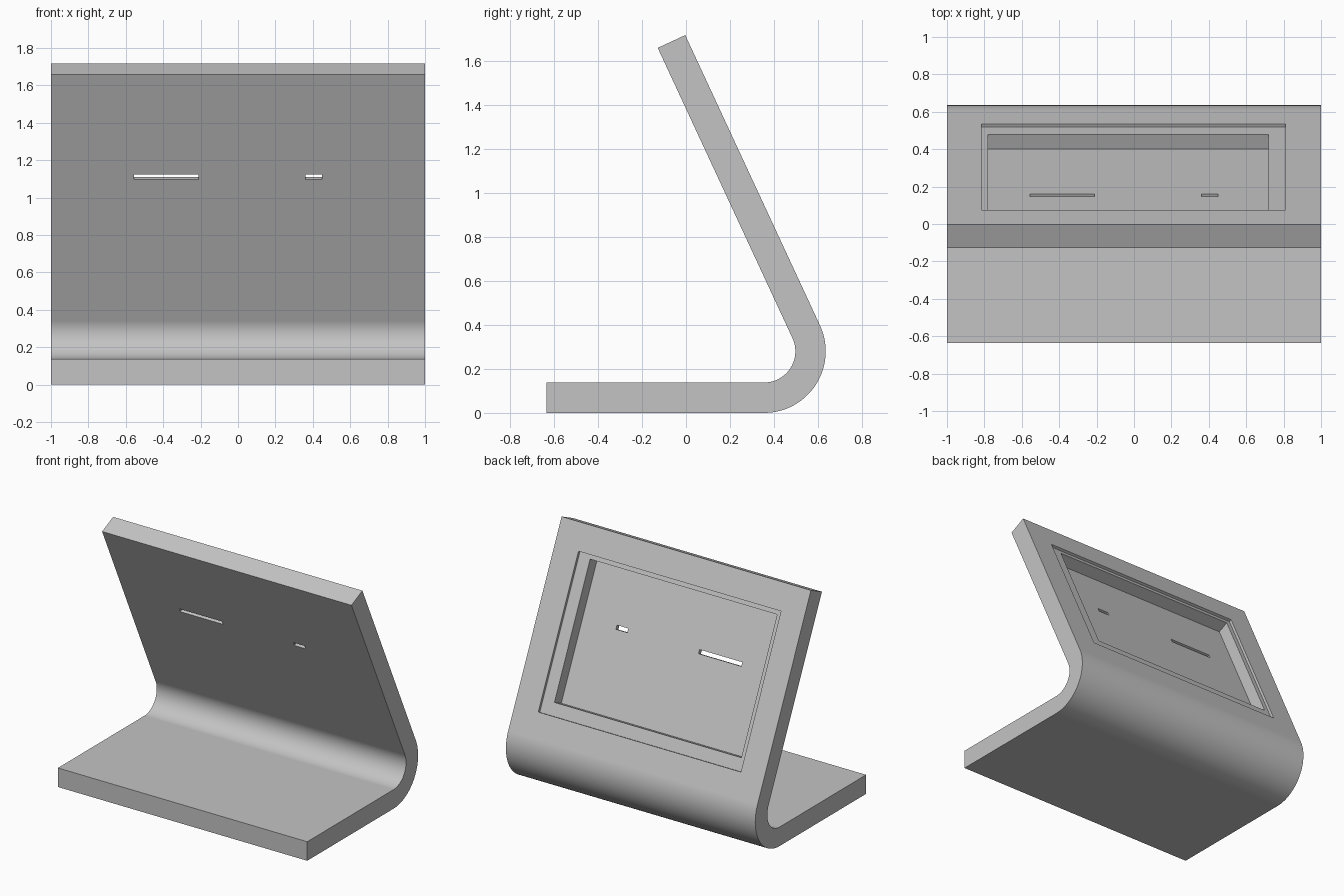
import bpy
import bmesh
from math import radians, sin, cos, pi
from mathutils import Matrix, Vector

if "Cube" in bpy.data.objects:
    bpy.data.objects.remove(bpy.data.objects["Cube"], do_unlink=True)

LEAN = radians(24.9)      # backward bend of the upright from vertical
THICK = 0.138             # sheet thickness
RADIUS = 0.28             # outer bend radius
HALF_DEPTH = 0.635
TOP_Z = 1.717
STEPS = 32

grey = bpy.data.materials.new("light_grey")
grey.use_nodes = True
grey.diffuse_color = (0.55, 0.55, 0.55, 1)
grey.node_tree.nodes["Principled BSDF"].inputs["Base Color"].default_value = (0.55, 0.55, 0.55, 1)

# Side profile (y, z): flat base, round bend, leaning upright
centre = Vector((HALF_DEPTH - RADIUS, RADIUS))
normal = Vector((cos(LEAN), sin(LEAN)))
up = Vector((-sin(LEAN), cos(LEAN)))


def bend(radius):
    angles = [-pi / 2 + (LEAN + pi / 2) * i / STEPS for i in range(STEPS + 1)]
    return [centre + radius * Vector((cos(a), sin(a))) for a in angles]


outer = bend(RADIUS)
inner = bend(RADIUS - THICK)
top_back = outer[-1] + up * ((TOP_Z - outer[-1].y) / up.y)
top_front = top_back - normal * THICK
profile = [Vector((-HALF_DEPTH, 0)), *outer, top_back, top_front,
           *reversed(inner), Vector((-HALF_DEPTH, THICK))]

# Bent sheet, extruded across the full width
bm = bmesh.new()
face = bm.faces.new([bm.verts.new((-1, p.x, p.y)) for p in profile])
sweep = bmesh.ops.extrude_face_region(bm, geom=[face])
moved = [v for v in sweep["geom"] if isinstance(v, bmesh.types.BMVert)]
bmesh.ops.translate(bm, verts=moved, vec=(2, 0, 0))
bmesh.ops.recalc_face_normals(bm, faces=bm.faces)
mesh = bpy.data.meshes.new("bent_stand")
bm.to_mesh(mesh)
bm.free()
stand = bpy.data.objects.new("bent_stand", mesh)
bpy.context.collection.objects.link(stand)
mesh.materials.append(grey)


def cut(name, x, drop, depth):
    """Cut a box from the upright: x range, distance below the top edge, depth from the back."""
    cutter_mesh = bpy.data.meshes.new(name)
    box = bmesh.new()
    bmesh.ops.create_cube(box, size=1)
    size = (x[1] - x[0], depth[1] - depth[0], drop[1] - drop[0])
    mid = (sum(x) / 2, -sum(depth) / 2, -sum(drop) / 2)
    place = (Matrix.Translation((0, top_back.x, top_back.y))
             @ Matrix.Rotation(LEAN, 4, "X")
             @ Matrix.Translation(mid) @ Matrix.Diagonal((*size, 1)))
    box.transform(place)
    box.to_mesh(cutter_mesh)
    box.free()
    cutter_mesh.materials.append(grey)
    cutter = bpy.data.objects.new(name, cutter_mesh)
    cutter.hide_render = True
    bpy.context.collection.objects.link(cutter)
    mod = stand.modifiers.new(name, "BOOLEAN")
    mod.operation = "DIFFERENCE"
    mod.solver = "EXACT"
    mod.object = cutter
    bpy.ops.object.modifier_apply(modifier=name)
    bpy.data.objects.remove(cutter, do_unlink=True)


bpy.ops.object.select_all(action="DESELECT")
bpy.context.view_layer.objects.active = stand
stand.select_set(True)

# Shallow cover lip, deep pocket, and two slots through to the front
cut("cover_lip", (-0.815, 0.81), (0.188, 1.28), (-0.1, 0.02))
cut("deep_pocket", (-0.78, 0.72), (0.218, 1.19), (-0.1, 0.108))
cut("long_slot", (-0.555, -0.212), (0.592, 0.62), (0.05, 0.25))
cut("short_slot", (0.36, 0.45), (0.592, 0.62), (0.05, 0.25))

# Smooth bend with flat panels and crisp edges
bpy.ops.object.shade_smooth_by_angle(angle=radians(30))
weighted = stand.modifiers.new("flat_panels", "WEIGHTED_NORMAL")
weighted.keep_sharp = True
